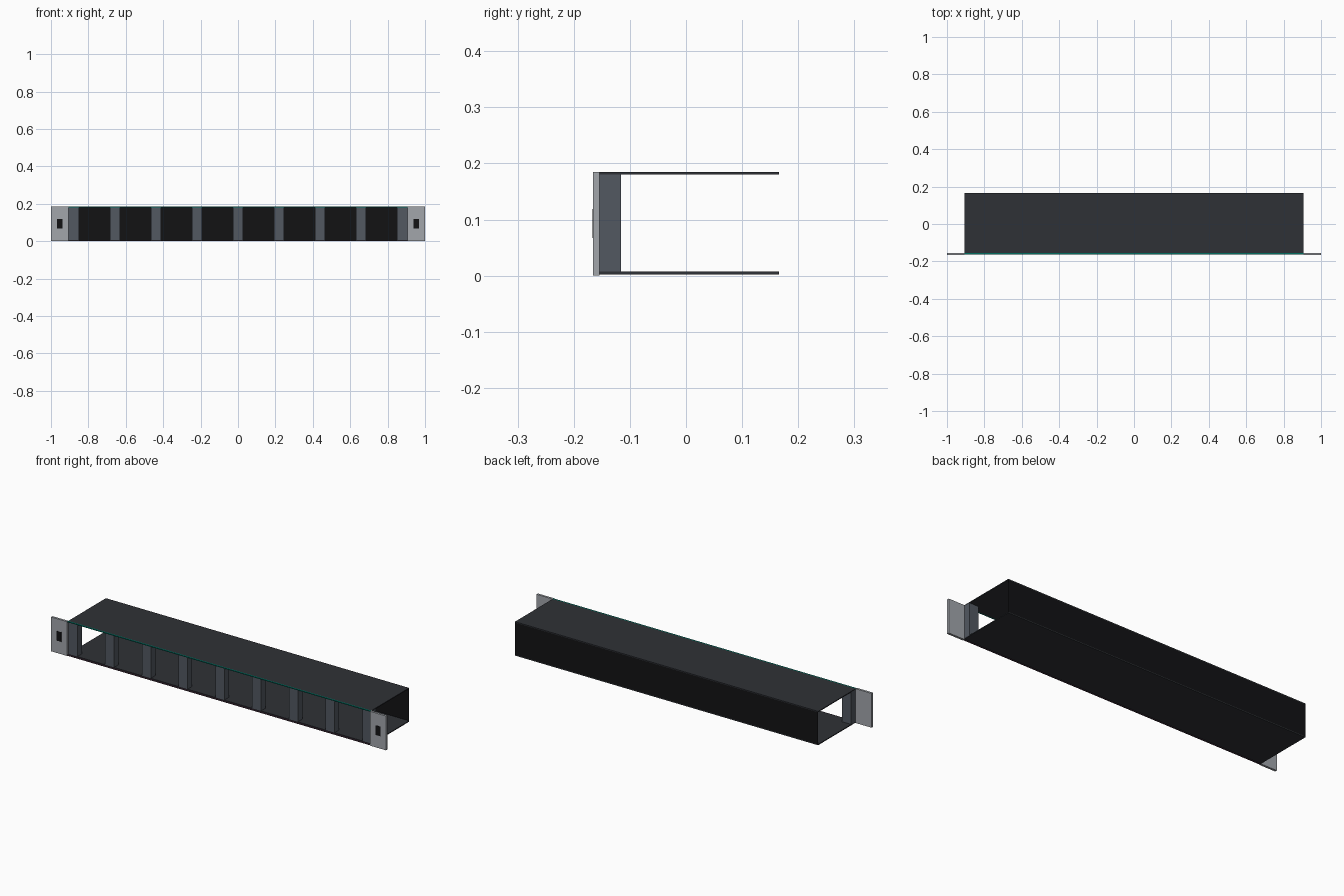
import bpy

if "Cube" in bpy.data.objects:
    bpy.data.objects.remove(bpy.data.objects["Cube"])

H = 0.185          # overall height
HALF = 0.905       # half width of the tray
FRONT, BACK = -0.166, 0.166


def material(name, rgb):
    m = bpy.data.materials.new(name)
    m.diffuse_color = (*rgb, 1)
    m.use_nodes = True
    m.node_tree.nodes["Principled BSDF"].inputs["Base Color"].default_value = m.diffuse_color
    return m


shell = material("charcoal", (0.028, 0.031, 0.037))
dark = material("black", (0.006, 0.006, 0.007))
slate = material("slate", (0.085, 0.098, 0.12))
silver = material("silver", (0.36, 0.38, 0.41))
green = material("green", (0.0, 0.16, 0.12))
plum = material("plum", (0.06, 0.03, 0.05))


def box(name, x, y, z, mat):
    bpy.ops.mesh.primitive_cube_add(size=1)
    o = bpy.context.object
    o.name = name
    o.location = [(a + b) / 2 for a, b in (x, y, z)]
    o.scale = [b - a for a, b in (x, y, z)]
    bpy.ops.object.transform_apply(location=True, scale=True)
    o.data.materials.append(mat)
    return o


# Tray: thin top and bottom sheets, open ends
box("top_panel", (-HALF, HALF), (-0.155, BACK), (0.18, H), shell)
box("bottom_panel", (-HALF, HALF), (-0.155, BACK), (0.002, 0.007), shell)

# Back wall is a single sheet
bpy.ops.mesh.primitive_plane_add(size=1, rotation=(1.5707963, 0, 0))
wall = bpy.context.object
wall.name = "back_panel"
wall.scale = (2 * HALF, H - 0.002, 1)
wall.location = (0, BACK, (H + 0.002) / 2)
bpy.ops.object.transform_apply(location=True, rotation=True, scale=True)
wall.data.materials.append(dark)

# Thin coloured trims along the front edges
box("top_trim", (-HALF, HALF), (-0.163, -0.155), (0.181, H), green)
box("bottom_trim", (-HALF, HALF), (-0.163, -0.155), (0, 0.004), plum)

# Nine upright dividers between eight bays
for i in range(9):
    x = (i - 4) * 0.2195
    box(f"divider_{i + 1}", (x - 0.027, x + 0.027), (-0.155, -0.116),
        (0.007, 0.18), slate)

# Mounting ears with a dark slot
for side, s in (("left", -1), ("right", 1)):
    box(f"{side}_mounting_ear", sorted((s * HALF, s * 1.0)),
        (FRONT, -0.154), (0, H), silver)
    box(f"{side}_ear_slot", sorted((s * 0.939, s * 0.967)),
        (FRONT - 0.001, -0.16), (0.067, 0.119), dark)
